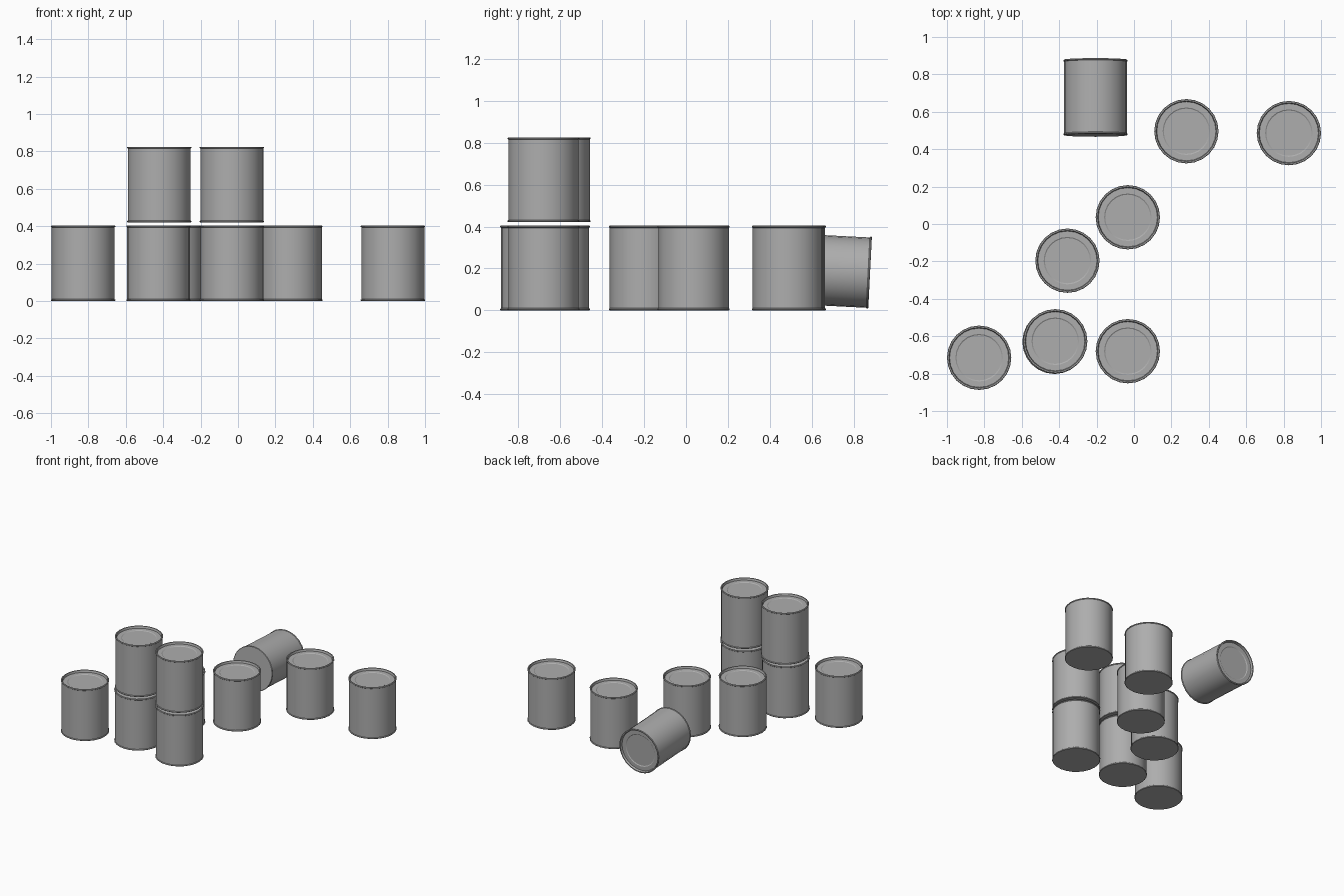
import bpy
import bmesh
import math
from mathutils import Matrix

cube = bpy.data.objects.get("Cube")
if cube:
    bpy.data.objects.remove(cube, do_unlink=True)

SIDES = 24
R, H = 0.172, 0.404

metal = bpy.data.materials.new("grey_metal")
metal.use_nodes = True
grey = (0.42, 0.42, 0.42, 1)
metal.diffuse_color = grey
metal.node_tree.nodes["Principled BSDF"].inputs["Base Color"].default_value = grey

# Can outline from the base centre to the lid centre (radius, height)
profile = [
    (0, 0), (R - 0.003, 0), (R, 0.003), (R, 0.007), (R - 0.004, 0.01),
    (R - 0.004, H - 0.01), (R, H - 0.007), (R, H - 0.003), (R - 0.003, H),
    (R - 0.01, H), (R - 0.014, H - 0.016), (0.127, H - 0.016),
    (0.121, H - 0.02), (0, H - 0.02),
]


def can_mesh():
    bm = bmesh.new()
    verts = [bm.verts.new((r, 0, z)) for r, z in profile]
    edges = [bm.edges.new(pair) for pair in zip(verts, verts[1:])]
    bmesh.ops.spin(bm, geom=verts + edges, cent=(0, 0, 0), axis=(0, 0, 1),
                   angle=math.tau, steps=SIDES, use_duplicate=False)
    bmesh.ops.remove_doubles(bm, verts=bm.verts, dist=0.0005)
    bmesh.ops.recalc_face_normals(bm, faces=bm.faces)
    mesh = bpy.data.meshes.new("can")
    bm.to_mesh(mesh)
    bm.free()
    mesh.materials.append(metal)
    return mesh


def add_can(name, matrix):
    can = bpy.data.objects.new(name, can_mesh())
    bpy.context.collection.objects.link(can)
    can.matrix_world = matrix
    can.select_set(True)
    bpy.context.view_layer.objects.active = can


bpy.ops.object.select_all(action='DESELECT')

# Standing cans, two of them stacked on others
standing = {
    "can_front_right": (-0.828, -0.715, 0),
    "can_stack_right_lower": (-0.425, -0.63, 0),
    "can_stack_right_upper": (-0.421, -0.627, 0.421),
    "can_stack_left_lower": (-0.033, -0.68, 0),
    "can_stack_left_upper": (-0.033, -0.68, 0.421),
    "can_middle_right": (-0.356, -0.196, 0),
    "can_middle": (-0.033, 0.036, 0),
    "can_back_left": (0.28, 0.496, 0),
    "can_far_left": (0.828, 0.486, 0),
}
for name, place in standing.items():
    add_can(name, Matrix.Translation(place))

# Toppled can, its lid facing back and dipping slightly
add_can("can_toppled", Matrix.Translation((-0.206, 0.475, 0.2))
        @ Matrix.Rotation(math.radians(-92.9), 4, 'X'))

bpy.ops.object.shade_smooth_by_angle(angle=math.radians(30))
